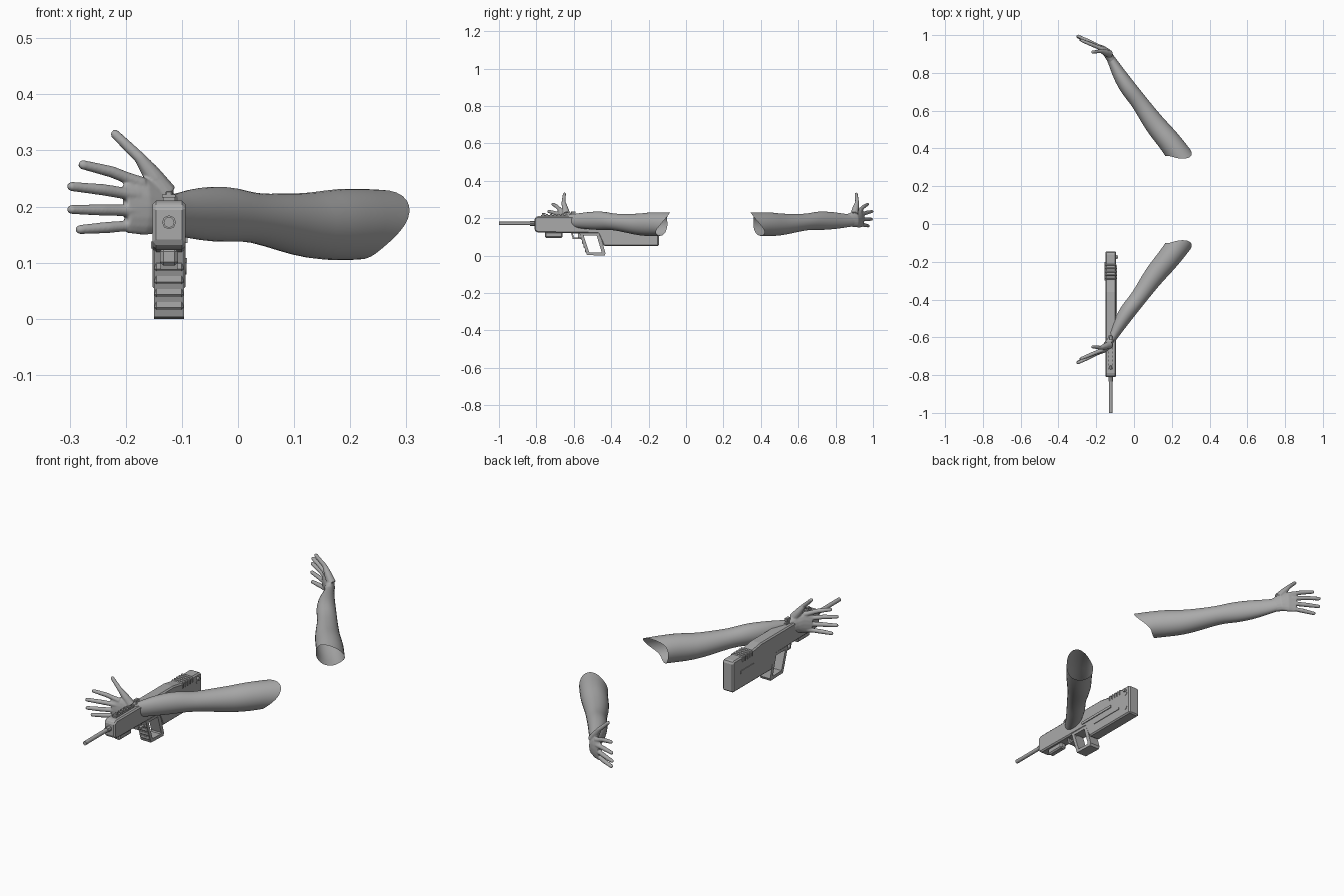
import bpy, bmesh, math
from mathutils import Vector, Matrix

if "Cube" in bpy.data.objects:
    bpy.data.objects.remove(bpy.data.objects["Cube"])

grey = bpy.data.materials.new("plain_grey")
grey.diffuse_color = (0.4, 0.4, 0.4, 1)
grey.use_nodes = True
grey.node_tree.nodes["Principled BSDF"].inputs["Base Color"].default_value = grey.diffuse_color
GX = -0.123  # centre line of the rifle


def finish(name, bm, smooth=None):
    bmesh.ops.recalc_face_normals(bm, faces=bm.faces)
    me = bpy.data.meshes.new(name)
    bm.to_mesh(me)
    bm.free()
    me.materials.append(grey)
    ob = bpy.data.objects.new(name, me)
    bpy.context.collection.objects.link(ob)
    if smooth:
        bpy.context.view_layer.objects.active = ob
        ob.select_set(True)
        bpy.ops.object.shade_smooth_by_angle(angle=math.radians(smooth))
        ob.select_set(False)
    return ob


def loft(bm, stations, seg=16, cap=True, end_offset=None):
    """Tube through (x, y, z, half width, half height) stations."""
    pts = [Vector(s[:3]) for s in stations]
    rings = []
    for i, s in enumerate(stations):
        d = (pts[min(i + 1, len(pts) - 1)] - pts[max(i - 1, 0)]).normalized()
        side = Vector((0, 0, 1)).cross(d).normalized()
        up = d.cross(side)
        ring = []
        for k in range(seg):
            a = 2 * math.pi * k / seg
            p = pts[i] + side * s[3] * math.cos(a) + up * s[4] * math.sin(a)
            if i == 0 and end_offset:
                p -= d * end_offset(a)
            ring.append(bm.verts.new(p))
        rings.append(ring)
    for r, q in zip(rings, rings[1:]):
        for k in range(seg):
            bm.faces.new((r[k], r[(k + 1) % seg], q[(k + 1) % seg], q[k]))
    if cap:
        bm.faces.new(rings[0])
        bm.faces.new(rings[-1])


def mirror_y(bm, on):
    if on:
        for v in bm.verts:
            v.co.y = 0.26 - v.co.y


ARM = [(.229, -.121, .168, .065, .064), (.182, -.185, .169, .062, .067),
       (.130, -.243, .165, .059, .060), (.082, -.306, .172, .053, .053),
       (.027, -.388, .180, .044, .043), (-.008, -.430, .186, .045, .050),
       (-.045, -.479, .187, .044, .051), (-.086, -.546, .187, .035, .045),
       (-.112, -.597, .186, .025, .036), (-.134, -.634, .190, .021, .034)]
PALM = [(-.109, -.59, .187, .021, .030), (-.143, -.648, .195, .023, .044),
        (-.167, -.666, .200, .019, .051), (-.20, -.685, .197, .011, .045)]
# each digit: base, middle, tip, base radius
DIGITS = [((-.17, -.668, .240), (-.225, -.690, .262), (-.278, -.712, .275), .013),
          ((-.18, -.676, .220), (-.24, -.708, .230), (-.298, -.735, .236), .013),
          ((-.18, -.676, .193), (-.24, -.706, .194), (-.298, -.732, .195), .013),
          ((-.18, -.672, .167), (-.23, -.695, .163), (-.283, -.715, .159), .012),
          ((-.128, -.640, .222), (-.175, -.655, .287), (-.220, -.650, .330), .021)]


def build_arm(prefix, flip):
    # open arm with a slanted upper rim, highest at the outer top
    bm = bmesh.new()
    loft(bm, ARM, cap=False,
         end_offset=lambda a: -.02 + .082 * max(0, math.cos(a - math.radians(52))))
    mirror_y(bm, flip)
    arm = finish(prefix + "_arm", bm, 180)
    arm.modifiers.new("round", 'SUBSURF').levels = 1
    arm.modifiers["round"].render_levels = 1
    # palm and digits fused into one hand
    bm = bmesh.new()
    loft(bm, PALM)
    for b, m, t, r in DIGITS:
        b, m, t = Vector(b), Vector(m), Vector(t)
        path = [(b, r), (b.lerp(m, .5), r * .82), (m, .0105), (m.lerp(t, .5), .0095),
                (t, .0085), (t + (t - m).normalized() * .006, .0045)]
        loft(bm, [(*p, w, w) for p, w in path], 10)
    mirror_y(bm, flip)
    hand = finish(prefix + "_hand", bm, 180)
    rm = hand.modifiers.new("fuse", 'REMESH')
    rm.mode, rm.voxel_size, rm.use_smooth_shade = 'VOXEL', .003, True
    sm = hand.modifiers.new("soften", 'SMOOTH')
    sm.factor, sm.iterations = .5, 4


build_arm("near", False)
build_arm("far", True)


def plate(name, outline, width, bevel=0, x=GX):
    """Side outline of (y, z) points, extruded across x."""
    bm = bmesh.new()
    f = bm.faces.new([bm.verts.new((x - width / 2, y, z)) for y, z in outline])
    g = bmesh.ops.extrude_face_region(bm, geom=[f])
    bmesh.ops.translate(bm, vec=(width, 0, 0),
                        verts=[v for v in g['geom'] if isinstance(v, bmesh.types.BMVert)])
    ob = finish(name, bm)
    if bevel:
        m = ob.modifiers.new("bevel", 'BEVEL')
        m.width, m.segments, m.limit_method = bevel, 1, 'ANGLE'
    return ob


def box(name, y0, y1, z0, z1, width, bevel=0, x=GX):
    return plate(name, [(y0, z0), (y1, z0), (y1, z1), (y0, z1)], width, bevel, x)


def rod(name, y0, y1, z, r, seg=12, axis='Y', x=GX):
    bm = bmesh.new()
    rot = Matrix.Rotation(math.pi / 2, 4, 'X' if axis == 'Y' else 'Y')
    c = (x, (y0 + y1) / 2, z)
    depth = y1 - y0 if axis == 'Y' else .012
    bmesh.ops.create_cone(bm, cap_ends=True, segments=seg, radius1=r, radius2=r,
                          depth=depth, matrix=Matrix.Translation(c) @ rot)
    return finish(name, bm, 40)


def frame(name, outer, inner, width):
    """Closed loop between two (y, z) outlines of equal length."""
    bm = bmesh.new()
    n = len(outer)
    L = [[bm.verts.new((GX + s * width / 2, y, z)) for y, z in o]
         for s in (-1, 1) for o in (outer, inner)]
    for a, b in ((0, 1), (1, 3), (3, 2), (2, 0)):
        for k in range(n):
            j = (k + 1) % n
            bm.faces.new((L[a][k], L[a][j], L[b][j], L[b][k]))
    return finish(name, bm)


# rifle body: handguard, receiver and deep stock in one outline
plate("rifle_body", [(-.81, .135), (-.795, .123), (-.47, .118), (-.44, .051), (-.145, .051),
                     (-.145, .194), (-.155, .201), (-.30, .201), (-.36, .211),
                     (-.795, .211), (-.81, .20)], .058, .007)
# barrel
rod("barrel", -1.0, -.80, .172, .0095)
rod("barrel_collar", -.835, -.80, .172, .0125, 8)
# under-barrel block
box("under_barrel_block", -.755, -.66, .095, .126, .032, .006)
# top rail with ridges and sights
box("top_rail", -.775, -.58, .208, .217, .022)
for i in range(9):
    y = -.77 + i * .021
    box("rail_ridge", y, y + .011, .216, .222, .024)
box("front_sight", -.77, -.75, .22, .228, .012, .002)
box("rear_sight", -.615, -.59, .22, .236, .016, .002)
# trigger guard and trigger
frame("trigger_guard", [(-.615, .122), (-.605, .088), (-.55, .088), (-.54, .122)],
      [(-.605, .118), (-.598, .096), (-.556, .096), (-.55, .118)], .03)
box("trigger", -.578, -.570, .098, .122, .010)
# open loop grip
frame("grip_loop", [(-.57, .122), (-.53, .003), (-.435, 0), (-.43, .012), (-.462, .122)],
      [(-.548, .108), (-.518, .018), (-.455, .016), (-.452, .022), (-.478, .108)], .054)
for i in range(4):
    z = .025 + i * .023
    box("finger_ridge", -.5395 - i * .0078, -.525 - i * .0078, z - .009, z + .009, .053, .004)
# ridged bands flush around the top of the stock
for i in range(5):
    y = -.295 + i * .018
    box("cheek_band", y, y + .012, .172, .205, .064, .009)
# side details
box("right_slide_strip", -.49, -.28, .135, .148, .006, x=GX + .030)
box("right_lower_strip", -.40, -.22, .10, .108, .006, x=GX + .029)
box("left_slot_strip", -.30, -.20, .125, .138, .006, x=GX - .029)
for z in (.09, .165):
    rod("stock_pin", -.185, -.165, z, .011, 12, 'X', x=GX + .025)
rod("side_knob", -.185, -.165, .18, .008, 10, 'X', x=GX + .033)
